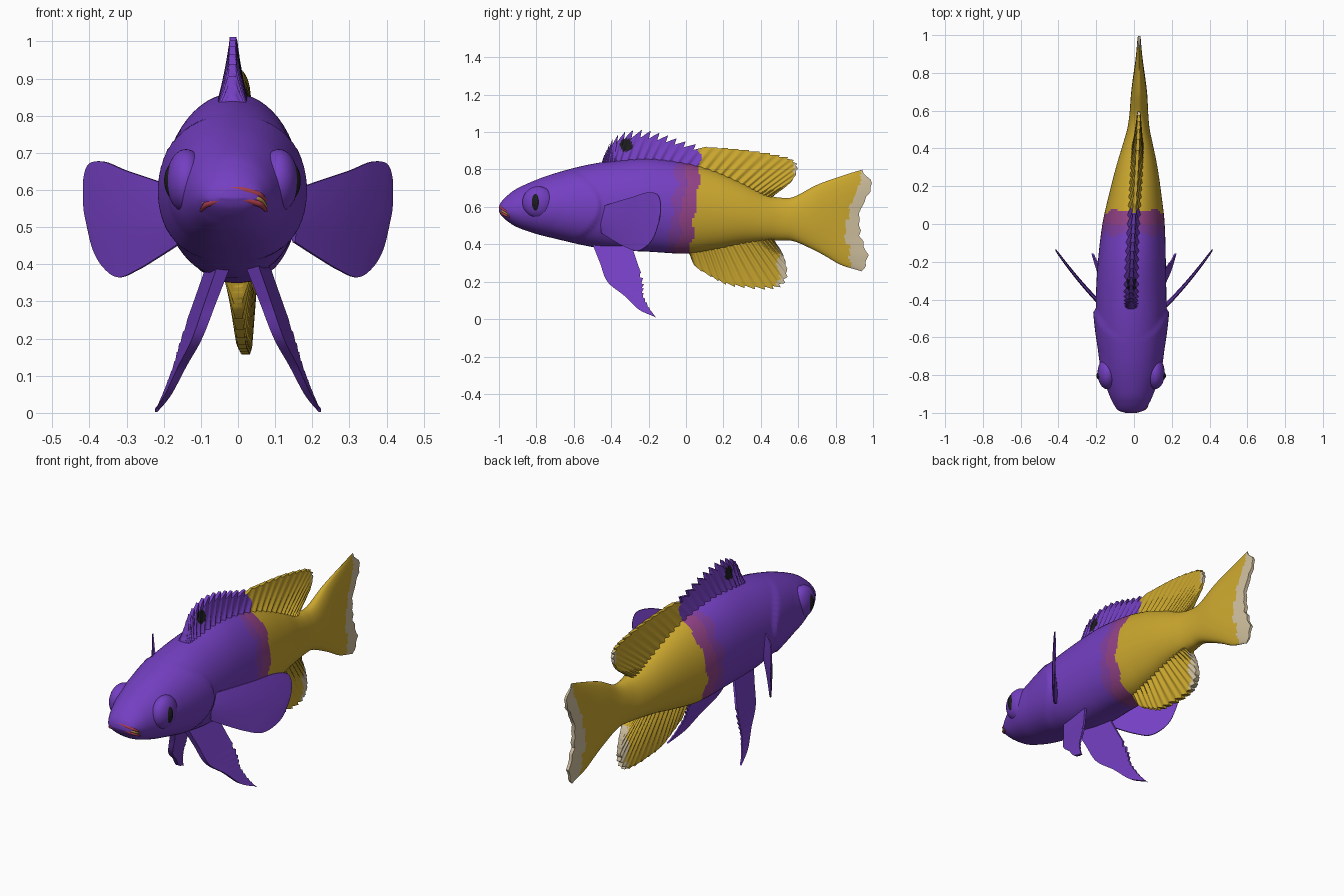
import bpy, bmesh, math

if "Cube" in bpy.data.objects:
    bpy.data.objects.remove(bpy.data.objects["Cube"])

COLOURS = {
    "purple": (0.175, 0.05, 0.54), "yellow": (0.60, 0.39, 0.028),
    "magenta": (0.29, 0.055, 0.24), "plum": (0.22, 0.05, 0.36),
    "pale_trim": (0.62, 0.52, 0.34), "black": (0.012, 0.012, 0.015),
    "lip_red": (0.42, 0.05, 0.08), "lip_gold": (0.50, 0.30, 0.06),
}
MATS = {}
for key, c in COLOURS.items():
    MATS[key] = bpy.data.materials.new(key)
    MATS[key].diffuse_color = (*c, 1)


def sample(pts, s):
    """Catmull-Rom through tuples, s in 0..1"""
    f = s * (len(pts) - 1)
    i = min(int(f), len(pts) - 2)
    t = f - i
    p0, p1, p2, p3 = (pts[max(0, i - 1)], pts[i], pts[i + 1], pts[min(len(pts) - 1, i + 2)])
    return [0.5 * (2 * b + (c - a) * t + (2 * a - 5 * b + 4 * c - d) * t * t
                   + (3 * b - a - 3 * c + d) * t ** 3) for a, b, c, d in zip(p0, p1, p2, p3)]


def lerp(pts, x):
    """Piecewise linear lookup"""
    if x <= pts[0][0]:
        return pts[0][1]
    for (a, va), (b, vb) in zip(pts, pts[1:]):
        if x <= b:
            return va + (vb - va) * (x - a) / (b - a)
    return pts[-1][1]


def bend(y):
    """Slight sideways curve of the spine"""
    t = min(1, max(0, (y + 0.4) / 1.1))
    return -0.015 + 0.042 * t * t * (3 - 2 * t)


def finish(name, bm, rule, mirror=False, sharp=60):
    bmesh.ops.recalc_face_normals(bm, faces=bm.faces)
    names = []
    for f in bm.faces:
        key = rule(f.calc_center_median())
        if key not in names:
            names.append(key)
        f.material_index = names.index(key)
        f.smooth = True
    me = bpy.data.meshes.new(name)
    bm.to_mesh(me)
    bm.free()
    for key in names:
        me.materials.append(MATS[key])
    me.set_sharp_from_angle(angle=math.radians(sharp))
    ob = bpy.data.objects.new(name, me)
    bpy.context.collection.objects.link(ob)
    if mirror:
        ob.modifiers.new("mirror", "MIRROR").use_axis[0] = True
    return ob


def loft(name, rings, rule, mirror=False, sharp=60):
    bm = bmesh.new()
    vs = [[bm.verts.new(p) for p in r] for r in rings]
    m = len(rings[0])
    for a, b in zip(vs, vs[1:]):
        for k in range(m):
            bm.faces.new((a[k], a[(k + 1) % m], b[(k + 1) % m], b[k]))
    for r in (vs[0], vs[-1]):
        for k in range(m // 2 - 1):
            bm.faces.new((r[k], r[k + 1], r[m - 2 - k], r[m - 1 - k]))
    return finish(name, bm, rule, mirror, sharp)


def fin(name, base, edge, place, normal, thick, rule, ns=120, nt=12,
        jag=lambda s: 0, rays=30, mirror=False):
    """Thin plate between two curves, thickness fading from base to edge, with rays"""
    rings = []
    for i in range(ns + 1):
        s = i / ns
        b, e = sample(base, s), sample(edge, s)
        reach = 1 - jag(s)
        front, back = [], []
        for j in range(nt + 1):
            t = j / nt
            p = place(*[u + (v - u) * t * reach for u, v in zip(b, e)])
            h = thick(s, t) * (1 + 0.2 * math.sin(s * rays * 2 * math.pi))
            front.append([a + n * h for a, n in zip(p, normal)])
            back.append([a - n * h for a, n in zip(p, normal)])
        rings.append(front + back[::-1])
    return loft(name, rings, rule, mirror)


# Body and tail: stations of (y, top, bottom, half width)
BODY = [(-1, .605, .575, .03), (-.985, .63, .55, .07), (-.95, .665, .52, .095),
        (-.9, .70, .49, .118), (-.8, .745, .455, .153), (-.7, .78, .43, .172),
        (-.55, .82, .395, .185), (-.4, .845, .37, .187), (-.2, .86, .36, .18),
        (0, .835, .35, .165), (.15, .795, .37, .14), (.3, .73, .40, .11),
        (.42, .67, .415, .08), (.5, .65, .42, .06), (.58, .655, .415, .05),
        (.7, .72, .36, .042), (.82, .765, .29, .027), (.94, .80, .255, .010)]
TAIL_EDGE = [(.25, 0), (.33, .035), (.45, -.01), (.57, -.015), (.72, .06), (.8, 0)]
TAIL_TRIM = [(.27, .87), (.35, .88), (.45, .85), (.6, .875), (.7, .92), (.78, .94)]


def body_rule(c):
    y, z = c.y, c.z
    if y > lerp(TAIL_TRIM, z) + 0.006 * math.sin(z * 70):
        return "pale_trim"
    b = 0.03 + 0.12 * (z - 0.4) + 0.008 * math.sin(z * 45)
    if y > b:
        return "yellow"
    if y > b - 0.075 + 0.008 * math.sin(z * 30):
        return "magenta"
    return "plum" if y > b - 0.125 + 0.01 * math.sin(z * 38) else "purple"


rings, N, R = [], 56, 220
for i in range(R + 1):
    y, top, bot, hw = sample(BODY, i / R)
    mid = (top + bot) / 2 - 0.01
    ring = []
    for k in range(N):
        a = (k + 0.5) * 2 * math.pi / N
        ca, sa = math.cos(a), math.sin(a)
        z = mid + (top - mid if ca > 0 else mid - bot) * ca
        full = 0.85 if ca < 0 else 1.0
        x = hw * math.copysign(abs(sa) ** full, sa)
        # gill cover swelling with a sharp rear edge
        d = y - (-0.465 - 4 * (z - 0.6) ** 2)
        x *= 1 + 0.075 * max(0, min((d + 0.2) / 0.2, (0.015 - d) / 0.015, 1))
        # ragged tail edge
        t = max(0, (y - 0.6) / 0.34)
        yy = y + t ** 2 * lerp(TAIL_EDGE, z) + t ** 6 * 0.007 * math.sin(z * 95)
        ring.append((x + bend(y), yy, z))
    rings.append(ring)
loft("body_and_tail", rings, body_rule, sharp=45)


# Dorsal and anal fins on the midline
def midline(y, z):
    return (bend(y), y, z)


def dorsal_rule(c):
    if ((c.y + .32) / .034) ** 2 + ((c.z - .93) / .036) ** 2 < 1:
        return "black"
    if c.y > 0.578 + 0.006 * math.sin(c.z * 60):
        return "pale_trim"
    return "yellow" if c.y > 0.075 + 0.012 * math.sin(c.z * 60) else "purple"


def spines(s):
    amp = 0.26 if s < 0.5 else 0.05
    return amp * (1 - (s * 30) % 1) if s > 0.04 else 0


fin("dorsal_fin",
    [(-.45, .81), (-.44, .81), (-.41, .81), (-.36, .82), (-.27, .83), (-.18, .83), (-.08, .82),
     (.02, .80), (.12, .77), (.20, .74), (.28, .70), (.33, .67), (.38, .65), (.41, .63), (.43, .62)],
    [(-.45, .84), (-.42, .92), (-.38, .98), (-.30, 1.015), (-.20, 1.015), (-.10, .99), (0, .955),
     (.12, .925), (.24, .915), (.36, .903), (.48, .882), (.57, .857), (.60, .81), (.56, .73), (.45, .65)],
    midline, (1, 0, 0), lambda s, t: (0.045 - 0.034 * t ** .7) * (1 - 0.35 * s),
    dorsal_rule, ns=240, nt=16, jag=spines)

fin("anal_fin",
    [(0, .38), (.02, .38), (.08, .39), (.14, .40), (.20, .42), (.27, .43), (.33, .44),
     (.38, .45), (.42, .45), (.45, .45), (.47, .45)],
    [(.02, .35), (.05, .28), (.14, .22), (.22, .18), (.32, .163), (.43, .155), (.51, .17),
     (.545, .23), (.53, .32), (.50, .38), (.46, .42)],
    midline, (1, 0, 0), lambda s, t: 0.035 - 0.022 * t,
    lambda c: "pale_trim" if c.y > 0.495 + 0.01 * math.sin(c.z * 60) else "yellow",
    ns=180, jag=lambda s: 0.07 * (1 - (s * 20) % 1), rays=20)

# Paired fins
fin("pelvic_fin",
    [(-.50, .40), (-.46, .30), (-.42, .20), (-.33, .125), (-.25, .05), (-.16, .01)],
    [(-.29, .39), (-.26, .30), (-.225, .20), (-.225, .13), (-.195, .06), (-.155, .003)],
    lambda y, z: (0.062 + (.38 - z) * .29 + (y + .4) * .2, y, z), (1, 0, 0),
    lambda s, t: 0.016 * (1 - .7 * t) * (1 - .7 * s) + .002, lambda c: "purple",
    jag=lambda s: 0.09 * ((s * 14) % 1) if s > .3 else 0, rays=0, mirror=True)

fin("pectoral_fin",
    [(.15, .60), (.22, .625), (.30, .652), (.36, .676), (.40, .67), (.415, .63), (.416, .57)],
    [(.15, .46), (.22, .415), (.27, .385), (.32, .365), (.36, .39), (.39, .44), (.41, .52)],
    lambda x, z: (x, -.43 + 1.0 * (x - .17) + 0.8 * (x - .17) ** 2, z), (.75, -.65, 0),
    lambda s, t: 0.012 * (1 - .7 * s) * (.4 + .6 * math.sin(math.pi * t)),
    lambda c: "purple", ns=60, rays=0, mirror=True)


# Eyes: swollen socket and dark eyeball
def ellipsoid(name, loc, radii, colour):
    bm = bmesh.new()
    bmesh.ops.create_uvsphere(bm, u_segments=32, v_segments=20, radius=1)
    for v in bm.verts:
        v.co = [l + r * c for l, r, c in zip(loc, radii, v.co)]
    finish(name, bm, lambda c: colour)


for side, label in ((1, "right"), (-1, "left")):
    x0 = -0.015
    ellipsoid(label + "_eye_socket", (x0 + side * .125, -.79, .625), (.053, .085, .085), "purple")
    ellipsoid(label + "_eye", (x0 + side * .135, -.803, .625), (.049, .034, .062), "black")


# Lips: tubes wrapped around the snout
def lip(name, path, r, colour):
    rings = []
    for i in range(41):
        x, y, z = sample(path, i / 40)
        a = math.pi * i / 40
        nx, ny = -math.cos(a), -math.sin(a)
        rr = r * (0.3 + 0.7 * math.sin(a))
        rings.append([(x - .012 + nx * rr * math.cos(q), y + ny * rr * math.cos(q), z + rr * math.sin(q))
                      for q in [(k + .5) * math.pi / 5 for k in range(10)]])
    loft(name, rings, lambda c: colour)


def lip_path(dz):
    return [(-.088, -.945, .56 + dz), (-.066, -.978, .58 + dz), (0, -.989, .595 + dz),
            (.066, -.978, .58 + dz), (.088, -.945, .56 + dz)]


lip("upper_lip", lip_path(.008), .011, "lip_red")
lip("mouth_line", lip_path(-.004), .010, "lip_gold")
lip("lower_lip", lip_path(-.016), .011, "lip_red")

for m in bpy.data.materials:
    if m.users and not m.is_grease_pencil:
        m.use_nodes = True
        m.node_tree.nodes["Principled BSDF"].inputs["Base Color"].default_value = m.diffuse_color
